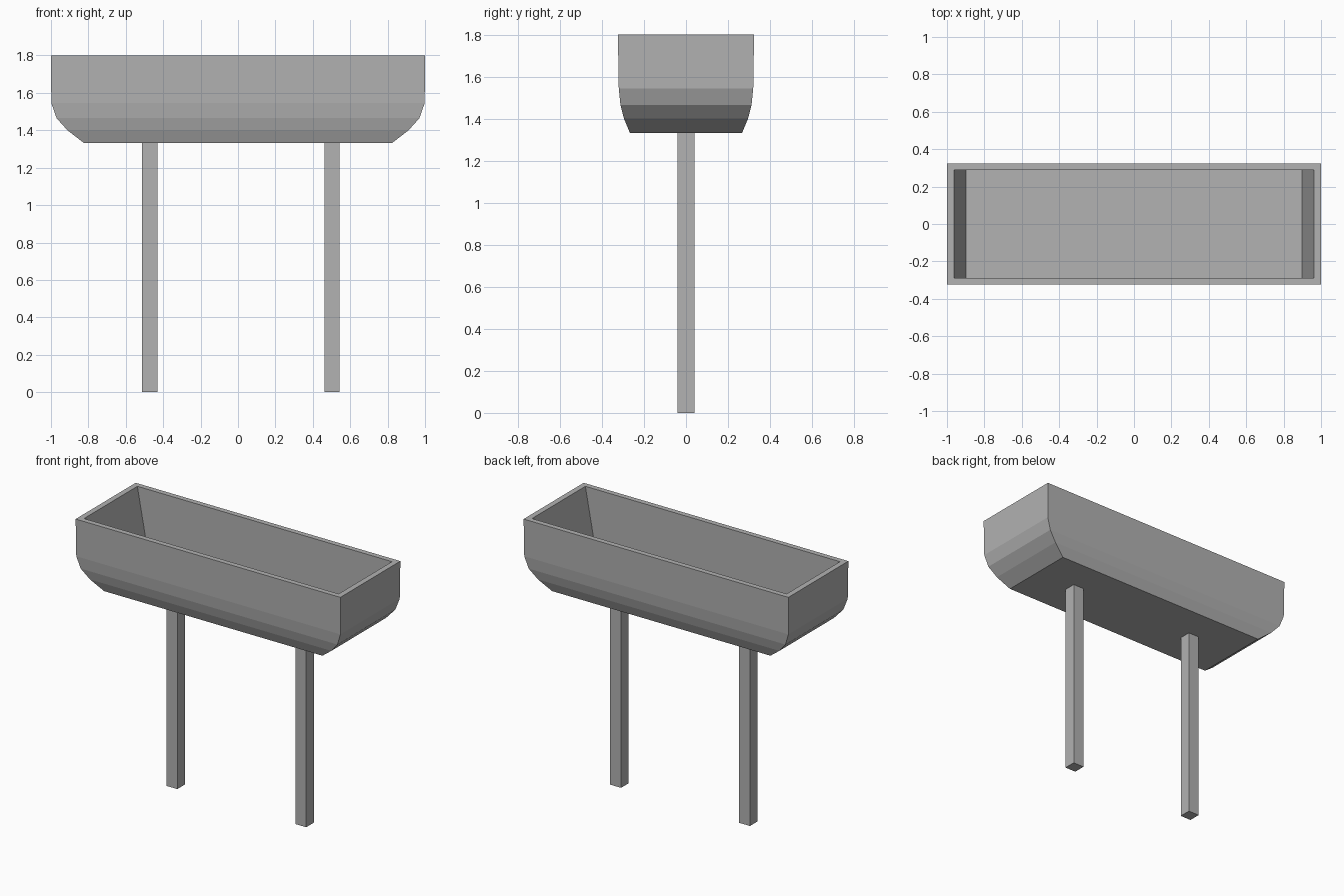
import bpy
import bmesh

default = bpy.data.objects.get("Cube")
if default:
    bpy.data.objects.remove(default, do_unlink=True)

# Plain grey for every part
grey = bpy.data.materials.new("plain grey")
grey.use_nodes = True
color = (0.445, 0.445, 0.445, 1.0)
grey.diffuse_color = color
grey.node_tree.nodes["Principled BSDF"].inputs["Base Color"].default_value = color


def loft(name, rings, center_x=0.0):
    """Closed solid through rectangular rings of (half x, half y, z)."""
    bm = bmesh.new()
    loops = []
    for hx, hy, z in rings:
        corners = ((-hx, -hy), (hx, -hy), (hx, hy), (-hx, hy))
        loops.append([bm.verts.new((center_x + x, y, z)) for x, y in corners])
    for low, high in zip(loops, loops[1:]):
        for i in range(4):
            j = (i + 1) % 4
            bm.faces.new((low[i], low[j], high[j], high[i]))
    bm.faces.new(loops[0][::-1])
    bm.faces.new(loops[-1])
    bmesh.ops.recalc_face_normals(bm, faces=bm.faces)
    mesh = bpy.data.meshes.new(name)
    bm.to_mesh(mesh)
    bm.free()
    mesh.materials.append(grey)
    obj = bpy.data.objects.new(name, mesh)
    bpy.context.collection.objects.link(obj)
    return obj


# Trough: rounded outer hull, flat rim, hollow with sloping ends
hull = [(0.825, 0.267, 1.333), (0.912, 0.295, 1.40), (0.97, 0.312, 1.465),
        (0.998, 0.32, 1.545), (1.0, 0.324, 1.80)]
hollow = [(0.962, 0.288, 1.80), (0.897, 0.288, 1.45)]
loft("trough", hull + hollow)

# Two square posts under the trough
for name, x in (("right_post", -0.471), ("left_post", 0.503)):
    loft(name, [(0.041, 0.041, 0.0), (0.041, 0.041, 1.34)], x)
